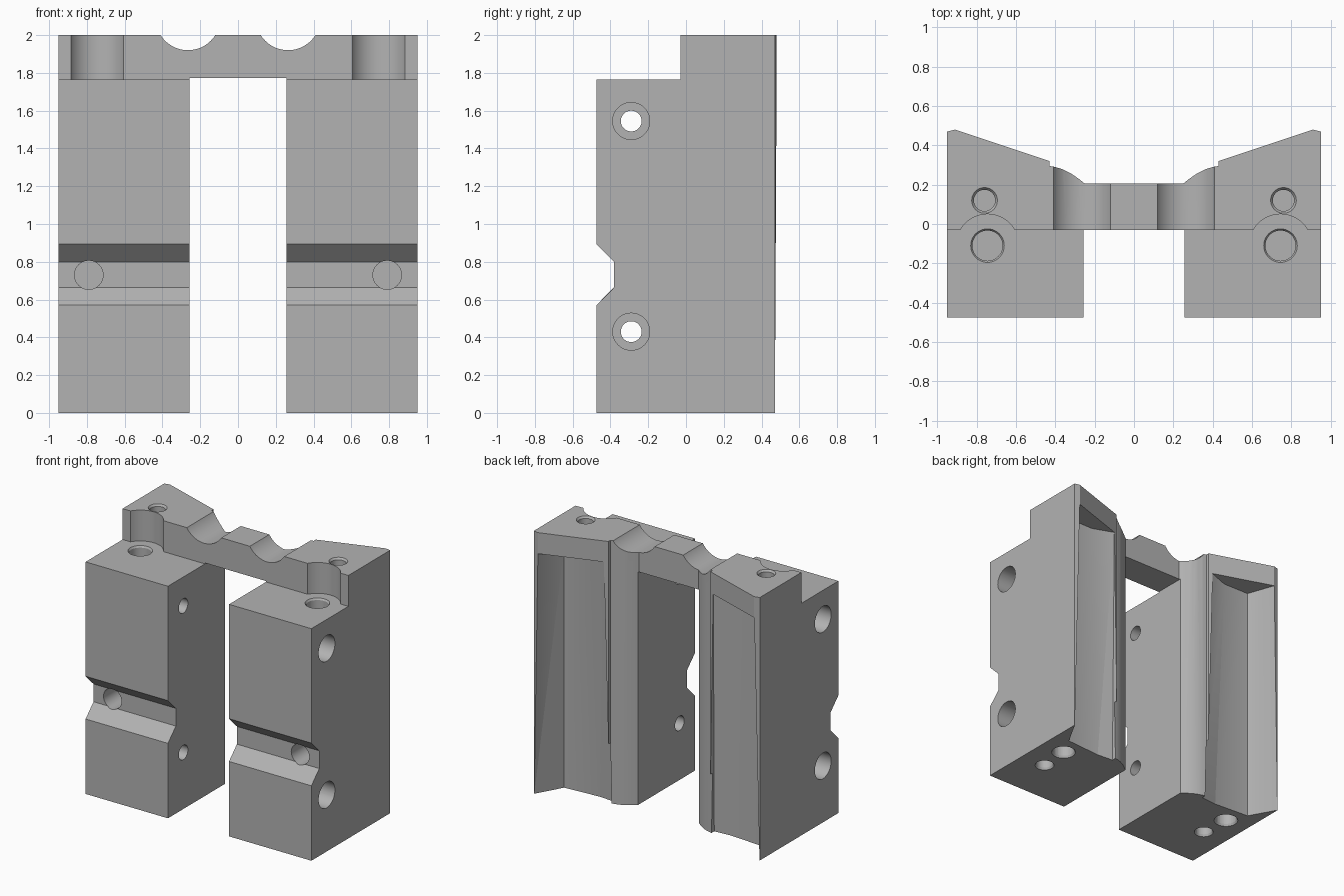
import bpy, bmesh, math
from mathutils import Vector

if "Cube" in bpy.data.objects:
    bpy.data.objects.remove(bpy.data.objects["Cube"])

gray = bpy.data.materials.new("machined_gray")
gray.diffuse_color = (0.45, 0.45, 0.45, 1)
gray.use_nodes = True
gray.node_tree.nodes["Principled BSDF"].inputs["Base Color"].default_value = gray.diffuse_color


def make_object(name, bm):
    bmesh.ops.recalc_face_normals(bm, faces=bm.faces)
    me = bpy.data.meshes.new(name)
    bm.to_mesh(me)
    bm.free()
    ob = bpy.data.objects.new(name, me)
    bpy.context.collection.objects.link(ob)
    return ob


def loft(name, lower, upper):
    """Solid between two matching closed loops of 3D points."""
    bm = bmesh.new()
    a = [bm.verts.new(p) for p in lower]
    b = [bm.verts.new(p) for p in upper]
    bm.faces.new(a)
    bm.faces.new(b)
    for i in range(len(a)):
        j = (i + 1) % len(a)
        bm.faces.new((a[i], a[j], b[j], b[i]))
    return make_object(name, bm)


def box(name, lo, hi):
    (x0, y0, z0), (x1, y1, z1) = lo, hi
    ring = [(x0, y0), (x1, y0), (x1, y1), (x0, y1)]
    return loft(name, [(x, y, z0) for x, y in ring], [(x, y, z1) for x, y in ring])


def rod(name, start, end, r0, r1=None, sides=48):
    """Cylinder or cone frustum between two points."""
    start, end = Vector(start), Vector(end)
    q = (end - start).to_track_quat('Z', 'Y')

    def ring(c, r):
        return [c + q @ Vector((r * math.cos(t), r * math.sin(t), 0))
                for t in (2 * math.pi * i / sides for i in range(sides))]
    return loft(name, ring(start, r0), ring(end, r0 if r1 is None else r1))


# Main block: symmetrical plan outline with sloped back wings
half = [(0.95, -0.475), (0.95, 0.47), (0.91, 0.48), (0.43, 0.32), (0.43, 0.295),
        (0.40, 0.29), (0.36, 0.277), (0.32, 0.257), (0.28, 0.229), (0.25, 0.205)]
plan = half + [(-x, y) for x, y in reversed(half)]
body = loft("twin_leg_block", [(x, y, 0) for x, y in plan], [(x, y, 2) for x, y in plan])
body.data.materials.append(gray)

cutters = []

# Gap between the legs, front step at the top
cutters.append(box("leg_gap", (-0.257, -1, -1), (0.257, 1, 1.772)))
cutters.append(box("front_step", (-2, -1, 1.765), (2, -0.03, 3)))

# V groove across the front
groove = [(-0.575, 0.47), (-0.38, 0.665), (-0.38, 0.80), (-0.575, 0.995)]
cutters.append(loft("front_groove", [(-2, y, z) for y, z in groove],
                    [(2, y, z) for y, z in groove]))

for s in (-1, 1):
    # Round scoops on top of the bridge
    cutters.append(rod("bridge_scoop", (s * 0.265, -1, 2.091), (s * 0.265, 1, 2.091), 0.171, sides=64))
    # Round pocket in the upper front wall, standing on the step
    cutters.append(rod("wall_pocket", (s * 0.745, -0.11, 1.765), (s * 0.745, -0.11, 3), 0.16, sides=64))
    # Pin hole: wide from the step, narrow from below
    x, y = s * 0.745, -0.11
    cutters.append(rod("pin_hole", (x, y, 1.35), (x, y, 1.80), 0.077))
    cutters.append(rod("pin_chamfer", (x, y, 1.745), (x, y, 1.775), 0.072, 0.092))
    cutters.append(rod("lower_pin_hole", (x, y, -0.1), (x, y, 0.4), 0.06))
    cutters.append(rod("lower_pin_chamfer", (x, y, -0.01), (x, y, 0.02), 0.073, 0.058))
    # Through hole with a wide lower bore
    x, y = s * 0.76, 0.12
    cutters.append(rod("through_hole", (x, y, -0.1), (x, y, 2.1), 0.054))
    cutters.append(rod("through_chamfer", (x, y, 1.98), (x, y, 2.01), 0.05, 0.073))
    cutters.append(rod("lower_bore", (x, y, -0.1), (x, y, 0.4), 0.077))
    cutters.append(rod("lower_bore_chamfer", (x, y, -0.01), (x, y, 0.02), 0.09, 0.075))
    # Blind hole in the groove
    cutters.append(rod("groove_hole", (s * 0.79, -0.6, 0.73), (s * 0.79, -0.1, 0.73), 0.076))
    # Counterbored side holes
    for z in (0.43, 1.545):
        cutters.append(rod("side_hole", (s * 0.2, -0.29, z), (s * 1.1, -0.29, z), 0.055))
        cutters.append(rod("side_counterbore", (s * 0.6, -0.29, z), (s * 1.1, -0.29, z), 0.098))
    # Drafted recess in the back of each leg, open at the bottom
    low = [(0.948, 0.47), (0.836, 0.27), (0.55, 0.25), (0.42, 0.26), (0.42, 0.7), (0.948, 0.7)]
    top = [(0.91, 0.478), (0.836, 0.27), (0.62, 0.268), (0.46, 0.328), (0.46, 0.7), (0.91, 0.7)]
    cutters.append(loft("back_recess", [(s * px, py, -0.002) for px, py in low],
                        [(s * px, py, 1.84) for px, py in top]))

# Carve everything out of the block
for c in cutters:
    m = body.modifiers.new(c.name, 'BOOLEAN')
    m.operation = 'DIFFERENCE'
    m.solver = 'EXACT'
    m.object = c
    c.hide_render = True
bpy.context.view_layer.update()
mesh = bpy.data.meshes.new_from_object(body.evaluated_get(bpy.context.evaluated_depsgraph_get()))
body.modifiers.clear()
body.data = mesh
mesh.materials.clear()
mesh.materials.append(gray)
for p in mesh.polygons:
    p.material_index = 0
for c in cutters:
    bpy.data.objects.remove(c)

bpy.context.view_layer.objects.active = body
body.select_set(True)
bpy.ops.object.shade_smooth_by_angle(angle=math.radians(25))
